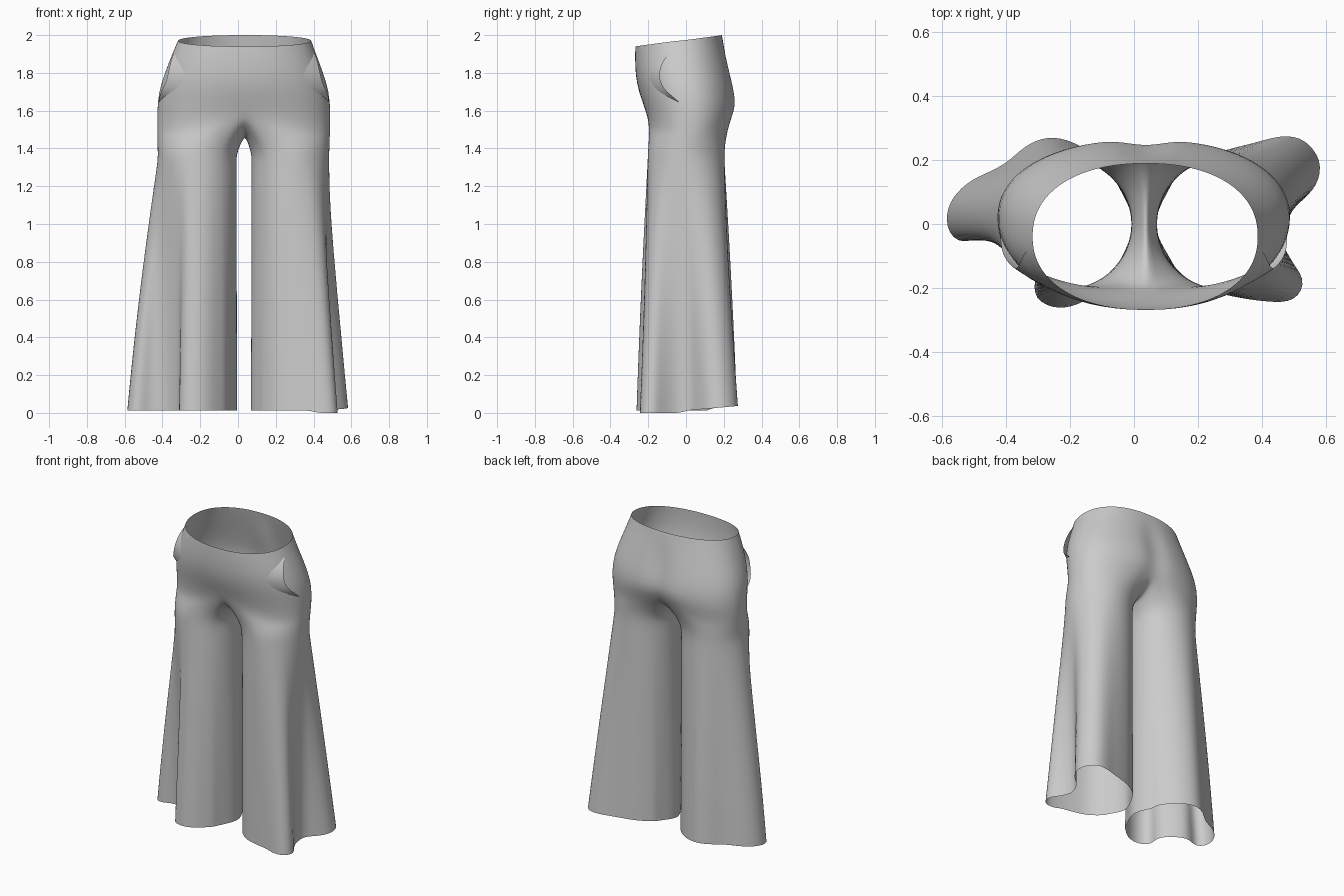
import bpy, bmesh, math
from mathutils import Vector

cube = bpy.data.objects.get("Cube")
if cube:
    bpy.data.objects.remove(cube, do_unlink=True)

mat = bpy.data.materials.new("fabric grey")
mat.use_nodes = True
GREY = (0.6, 0.6, 0.6, 1)
mat.diffuse_color = GREY
bsdf = mat.node_tree.nodes["Principled BSDF"]
bsdf.inputs["Base Color"].default_value = GREY
bsdf.inputs["Roughness"].default_value = 0.8

CX = 0.037          # centre seam
NO, NI = 36, 14     # segments around the outer and inner leg

# Hip sections: height, right x, left x, front y, back y, tilt, centre lift
HIPS = [(1.97, -.318, .388, -.268, .19, .03, 0),
        (1.92, -.34, .405, -.27, .20, .028, 0),
        (1.80, -.388, .452, -.268, .235, .012, 0),
        (1.70, -.42, .482, -.25, .262, 0, 0),
        (1.60, -.428, .49, -.224, .27, 0, .03),
        (1.50, -.428, .488, -.205, .245, 0, .07)]

# Hem outlines, from inner back round the outside to inner front
HEM = {-1: [(-.07, .16), (-.15, .235), (-.25, .272), (-.33, .25), (-.41, .185), (-.52, .13),
            (-.58, .06), (-.583, -.02), (-.535, -.06), (-.45, -.03), (-.36, -.07), (-.305, -.14),
            (-.315, -.22), (-.25, -.263), (-.16, -.245), (-.07, -.17)],
       1: [(.13, .15), (.21, .205), (.30, .235), (.38, .255), (.46, .275), (.53, .265),
           (.582, .20), (.575, .13), (.53, .075), (.475, .03), (.46, -.04), (.49, -.11),
           (.533, -.18), (.50, -.238), (.42, -.243), (.30, -.225), (.20, -.195), (.13, -.14)]}
INNER_X = {-1: -.004, 1: .068}


def resample(pts, n):
    """n + 1 evenly spaced points on a smooth curve through pts."""
    p = [Vector(q) for q in pts]
    p = [2 * p[0] - p[1]] + p + [2 * p[-1] - p[-2]]
    dense = []
    for i in range(1, len(p) - 2):
        a, b, c, d = p[i - 1:i + 3]
        for k in range(10):
            t = k / 10
            dense.append(.5 * (2 * b + (c - a) * t + (2 * a - 5 * b + 4 * c - d) * t * t
                               + (3 * b - a - 3 * c + d) * t ** 3))
    dense.append(p[-2])
    run = [0]
    for a, b in zip(dense, dense[1:]):
        run.append(run[-1] + (b - a).length)
    out, j = [], 0
    for i in range(n + 1):
        s = run[-1] * i / n
        while j < len(run) - 2 and run[j + 1] < s:
            j += 1
        out.append(dense[j].lerp(dense[j + 1], (s - run[j]) / (run[j + 1] - run[j])))
    return out


def half_section(sec, side):
    """Half a hip ring from the back centre to the front centre."""
    z, xr, xl, yf, yb, tilt, lift = sec
    w = (xl - CX) if side > 0 else (CX - xr)
    pts = []
    for i in range(NO + 1):
        a = math.pi * i / NO
        c, s = math.cos(a), max(0, math.sin(a))
        x = CX + side * w * s ** .9
        y = (yf + yb) / 2 + (yb - yf) / 2 * math.copysign(abs(c) ** .9, c)
        if z < 1.85 and c > 0:      # groove between the buttocks
            y -= .02 * math.exp(-((x - CX) / .07) ** 2)
        pts.append(Vector((x, y, z + tilt * c + lift * abs(c) ** 8)))
    return pts


def leg_rings(side, seam):
    """Closed rings from the crotch seam down to the flared hem."""
    back, front = seam[0], seam[-1]
    rings = [list(seam)]
    for i in range(1, NI):          # crotch saddle line
        t = i / NI
        p = front.lerp(back, t)
        p.z = 1.465 + (p.z - 1.465) * abs(2 * t - 1) ** 2.5
        rings[0].append(p)
    # round thigh section
    xo = -.425 if side < 0 else .483
    xi = INNER_X[side] + .004 * side
    mx, rx = (xo + xi) / 2, abs(xo - xi) / 2
    ang = [math.radians(50 + 260 * i / NO) for i in range(NO + 1)]
    ang += [math.radians(310 + 100 * i / NI) for i in range(1, NI)]
    thigh = [Vector((mx - side * rx * math.cos(a), .203 * math.sin(a), 1.34)) for a in ang]
    for b in (.25, .5, .75):
        k = math.sin(b * math.pi / 2)
        ring = []
        for p, q in zip(rings[0], thigh):
            r = p.lerp(q, k)
            r.z = p.z + (q.z - p.z) * b
            ring.append(r)
        rings.append(ring)
    # flared, folded hem
    hem = HEM[side]
    outline = resample(hem, NO)
    outline += resample([hem[-1], (INNER_X[side], 0), hem[0]], NI)[1:-1]
    bend = .25 if side < 0 else .05
    for i in range(15):
        s = i / 14
        f = s * (1 + bend) - bend * s * s
        ring = []
        for p, q in zip(thigh, outline):
            zh = .012 + .09 * max(0, q.y) * (q.x * side > .05) - .012 * (side > 0 and q.x > .4 and q.y < 0)
            r = p.lerp(Vector((q.x, q.y, 0)), f)
            r.z = 1.34 + (zh - 1.34) * s
            ring.append(r)
        rings.append(ring)
    return rings


def make_object(name, bm, subdiv):
    bmesh.ops.remove_doubles(bm, verts=bm.verts, dist=.0005)
    bmesh.ops.recalc_face_normals(bm, faces=bm.faces)
    for f in bm.faces:
        f.smooth = True
    me = bpy.data.meshes.new(name)
    bm.to_mesh(me)
    bm.free()
    me.materials.append(mat)
    ob = bpy.data.objects.new(name, me)
    bpy.context.collection.objects.link(ob)
    if subdiv:
        m = ob.modifiers.new("smooth", 'SUBSURF')
        m.levels = m.render_levels = subdiv
    return ob


def skin(bm, rows, closed):
    vr = [[bm.verts.new(p) for p in row] for row in rows]
    for a, b in zip(vr, vr[1:]):
        n = len(a)
        for i in range(n if closed else n - 1):
            j = (i + 1) % n
            bm.faces.new((a[i], a[j], b[j], b[i]))


# Hips and both legs, welded along the centre seam
bm = bmesh.new()
for side in (-1, 1):
    hips = [half_section(s, side) for s in HIPS]
    skin(bm, hips, False)
    skin(bm, leg_rings(side, hips[-1]), True)
make_object("trousers", bm, 1)


def hip_x(y, z, side):
    """Side surface of the hips at a given depth and height."""
    for a, b in zip(HIPS, HIPS[1:]):
        if b[0] <= z <= a[0]:
            t = (a[0] - z) / (a[0] - b[0])
            xr, xl, yf, yb = (a[k] + (b[k] - a[k]) * t for k in (1, 2, 3, 4))
            u = abs((y - (yf + yb) / 2) / ((yb - yf) / 2))
            w = (xl - CX) if side > 0 else (CX - xr)
            return CX + side * w * max(0, 1 - u ** 2.2) ** .45


# Gaping pocket edges on the hips
POCKET = [(-.08, 1.915), (-.125, 1.85), (-.14, 1.78), (-.11, 1.71), (-.03, 1.64)]
for side, name in ((-1, "right_pocket_edge"), (1, "left_pocket_edge")):
    bm = bmesh.new()
    arc = resample(POCKET, 12)
    rows = []
    for k in range(4):
        row = []
        for i, (y, z) in enumerate(arc):
            gape = math.sin(math.pi * i / 12)
            yy = y - .055 * (1 - k / 3) * gape
            row.append(Vector((hip_x(yy, z, side) + side * (.028 * gape * (k / 3) - .002), yy, z)))
        rows.append(row)
    skin(bm, rows, False)
    make_object(name, bm, 1)
